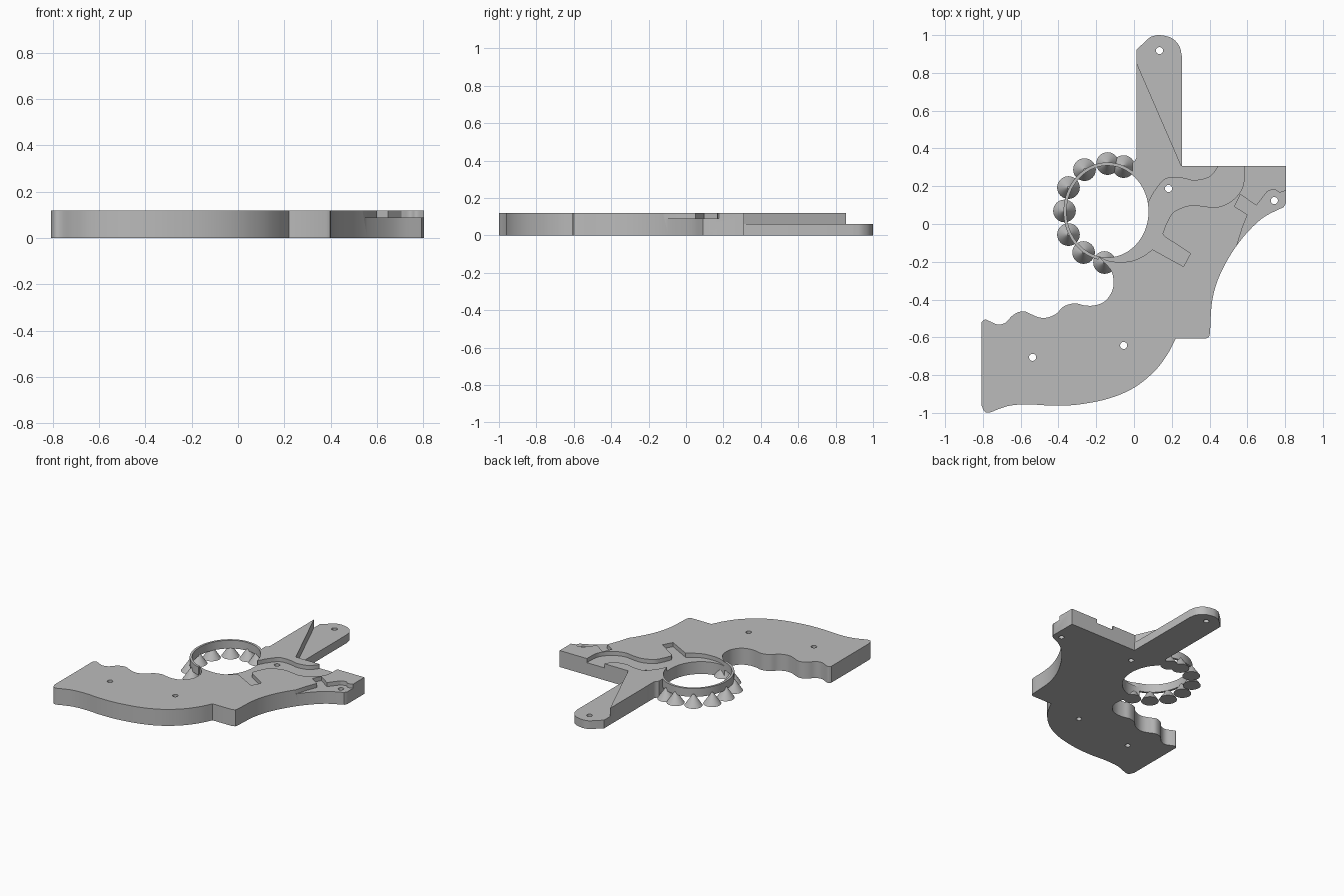
import bpy, bmesh, math
from mathutils import Vector

old = bpy.data.objects.get("Cube")
if old:
    bpy.data.objects.remove(old)

THICK, FLOOR, HALF = 0.12, 0.09, 0.06

grey = bpy.data.materials.new("plain grey")
grey.use_nodes = True
grey.diffuse_color = (0.5, 0.5, 0.5, 1)
grey.node_tree.nodes["Principled BSDF"].inputs["Base Color"].default_value = (0.5, 0.5, 0.5, 1)


def curve(pts, n=5):
    """Smooth curve through a few points (Catmull-Rom)."""
    p = [Vector(q) for q in pts]
    p = [2 * p[0] - p[1]] + p + [2 * p[-1] - p[-2]]
    out = []
    for i in range(1, len(p) - 2):
        a, b, c, d = p[i - 1:i + 3]
        for k in range(n):
            t = k / n
            v = 0.5 * (2 * b + (c - a) * t + (2 * a - 5 * b + 4 * c - d) * t ** 2
                       + (3 * b - a - 3 * c + d) * t ** 3)
            out.append(tuple(v))
    return out + [tuple(p[-2])]


def ellipse(rx, ry, a0, a1, n):
    """Arc around the finger hole centre, angles in degrees."""
    return [(-0.14 + rx * math.cos(math.radians(a0 + (a1 - a0) * i / n)),
             0.066 + ry * math.sin(math.radians(a0 + (a1 - a0) * i / n))) for i in range(n + 1)]


def prism(name, pts, z0, z1):
    """Extrude a closed outline between two heights."""
    bm = bmesh.new()
    face = bm.faces.new([bm.verts.new((x, y, z0)) for x, y in pts])
    ext = bmesh.ops.extrude_face_region(bm, geom=[face])
    verts = [g for g in ext["geom"] if isinstance(g, bmesh.types.BMVert)]
    bmesh.ops.translate(bm, verts=verts, vec=(0, 0, z1 - z0))
    bmesh.ops.recalc_face_normals(bm, faces=bm.faces)
    return finish(name, bm)


def finish(name, bm):
    me = bpy.data.meshes.new(name)
    bm.to_mesh(me)
    bm.free()
    me.materials.append(grey)
    ob = bpy.data.objects.new(name, me)
    bpy.context.collection.objects.link(ob)
    return ob


def smooth(ob):
    bpy.ops.object.select_all(action='DESELECT')
    ob.select_set(True)
    bpy.context.view_layer.objects.active = ob
    bpy.ops.object.shade_smooth_by_angle(angle=math.radians(30))


# Plate outline, clockwise from the top arm
arm = [(0.013, 0.923), (0.08, 0.985)] + curve(
    [(0.09, 0.992), (0.135, 1.0), (0.2, 0.984), (0.24, 0.942), (0.253, 0.89)]) + [(0.253, 0.307)]
right_side = [(0.804, 0.307), (0.804, 0.11)] + curve(
    [(0.793, 0.09), (0.675, 0.027), (0.558, -0.095), (0.463, -0.251), (0.415, -0.4), (0.402, -0.58)])
notch = [(0.397, -0.598), (0.38, -0.607)]
belly = curve([(0.22, -0.607), (0.177, -0.69), (0.108, -0.78), (0.003, -0.865), (-0.13, -0.923),
               (-0.288, -0.955), (-0.42, -0.962), (-0.553, -0.955), (-0.648, -0.96), (-0.712, -0.978),
               (-0.765, -0.998), (-0.792, -0.992), (-0.807, -0.96)])
grips = curve([(-0.807, -0.52), (-0.79, -0.506), (-0.77, -0.512), (-0.722, -0.532), (-0.68, -0.522),
               (-0.648, -0.489), (-0.616, -0.468), (-0.579, -0.463), (-0.542, -0.479), (-0.5, -0.495),
               (-0.458, -0.495), (-0.41, -0.474), (-0.373, -0.437), (-0.315, -0.42), (-0.262, -0.431),
               (-0.209, -0.431), (-0.156, -0.41), (-0.119, -0.362), (-0.108, -0.31), (-0.119, -0.251),
               (-0.156, -0.204)])
hole_edge = ellipse(0.217, 0.243, -104, 52, 40)
fillet = [(-0.008, 0.325), (0.005, 0.335), (0.013, 0.352)]
plate = prism("plate", arm + right_side + notch + belly + grips + hole_edge + fillet, 0, THICK)

# Recessed channel running from the finger hole to the back edge
upper_wall = curve([(0.077, 0.114), (0.108, 0.172), (0.161, 0.235), (0.214, 0.246), (0.267, 0.241),
                    (0.32, 0.23), (0.394, 0.246), (0.436, 0.288), (0.442, 0.307)])
lower_wall = curve([(0.585, 0.307), (0.579, 0.209), (0.548, 0.151), (0.495, 0.108), (0.426, 0.087),
                    (0.373, 0.094), (0.294, 0.098), (0.214, 0.066), (0.177, 0.013), (0.151, -0.05)])
hook = [(0.161, -0.066), (0.299, -0.156), (0.262, -0.225)]
tail = curve([(0.098, -0.135), (0.045, -0.172), (-0.024, -0.198), (-0.119, -0.198), (-0.19, -0.172)])
channel = prism("channel_cutter", [(0.03, 0.114)] + upper_wall + [(0.442, 0.35), (0.585, 0.35)]
                + lower_wall + hook + tail + [(-0.15, -0.12)], FLOOR, 0.2)

# Small pocket on the right edge
rim = curve([(0.706, 0.172), (0.743, 0.183), (0.77, 0.167), (0.804, 0.177)])
pocket = prism("pocket_cutter", [(0.542, -0.12), (0.574, -0.019), (0.601, 0.05), (0.532, 0.093),
               (0.563, 0.156), (0.648, 0.098)] + rim + [(0.9, 0.177), (0.9, -0.12)], FLOOR, 0.2)

# Arm step, leaving a raised triangle on its inner side
step = prism("step_cutter", [(-0.008, 0.904), (0.25, 0.309), (0.35, 0.309), (0.35, 1.1), (-0.008, 1.1)],
             HALF, 0.2)
cutters = [channel, pocket, step]

# Pin holes
for x, y in [(0.135, 0.918), (0.183, 0.188), (0.743, 0.124), (-0.537, -0.706), (-0.055, -0.643)]:
    circle = [(x + 0.019 * math.cos(math.tau * i / 24), y + 0.019 * math.sin(math.tau * i / 24))
              for i in range(24)]
    cutters.append(prism("pin_hole_cutter", circle, -0.1, 0.3))

for c in cutters:
    mod = plate.modifiers.new("cut", 'BOOLEAN')
    mod.operation = 'DIFFERENCE'
    mod.solver = 'EXACT'
    mod.object = c
bpy.context.view_layer.update()
cut_mesh = bpy.data.meshes.new_from_object(plate.evaluated_get(bpy.context.evaluated_depsgraph_get()))
plate.modifiers.clear()
plate.data = cut_mesh
for c in cutters:
    bpy.data.objects.remove(c)
smooth(plate)

# Thin finger ring
ring = prism("finger_ring", ellipse(0.233, 0.26, 50, 258, 60) + ellipse(0.217, 0.243, 258, 50, 60),
             HALF, THICK)
smooth(ring)

# Cones hanging under the ring
for x, y in [(-0.055, 0.304), (-0.14, 0.32), (-0.262, 0.288), (-0.347, 0.193), (-0.368, 0.069),
             (-0.347, -0.056), (-0.267, -0.151), (-0.156, -0.204)]:
    bm = bmesh.new()
    bmesh.ops.create_cone(bm, cap_ends=True, segments=32, radius1=0.06, radius2=0.006, depth=0.08)
    bmesh.ops.translate(bm, verts=bm.verts, vec=(x, y, 0.04))
    smooth(finish("ring_cone", bm))
